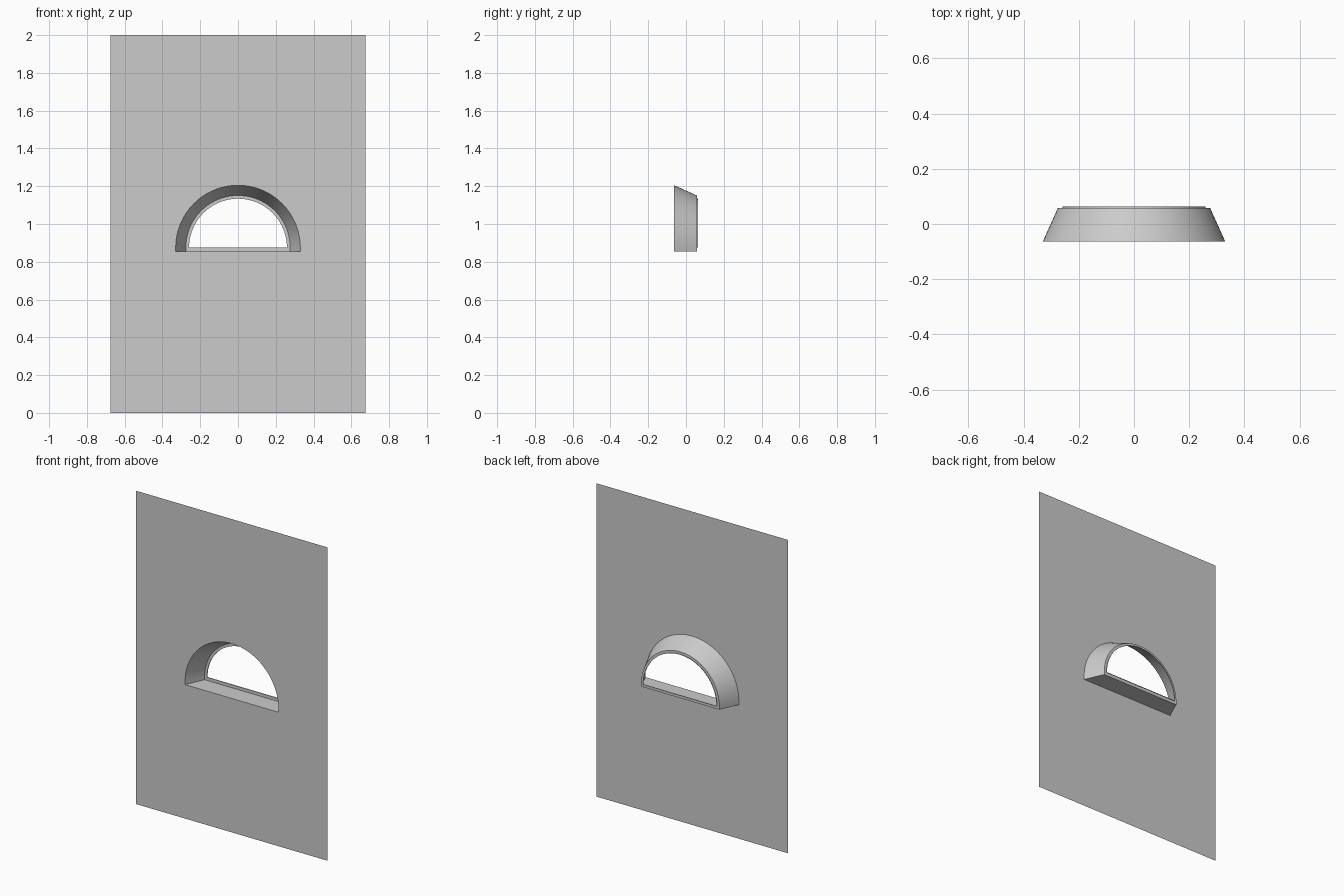
import bpy, bmesh, math

if "Cube" in bpy.data.objects:
    bpy.data.objects.remove(bpy.data.objects["Cube"])

SPRING = 0.875            # height where the arch begins
SEGS = 24                 # segments per quarter arch
FRONT, BACK, LIP = -0.0625, 0.0575, 0.0625


def half_arch(radius, base):
    """Right half of an arched outline in (x, z), from apex to bottom centre."""
    pts = [(radius * math.sin(i / SEGS * math.pi / 2),
            SPRING + radius * math.cos(i / SEGS * math.pi / 2))
           for i in range(SEGS + 1)]
    return pts + [(radius, base), (0, base)]


def finish(name, bm):
    """Make the half mesh an object, mirrored in x."""
    bmesh.ops.remove_doubles(bm, verts=bm.verts, dist=1e-5)
    mesh = bpy.data.meshes.new(name)
    bm.to_mesh(mesh)
    bm.free()
    obj = bpy.data.objects.new(name, mesh)
    bpy.context.collection.objects.link(obj)
    mirror = obj.modifiers.new("Mirror", 'MIRROR')
    mirror.use_clip = True
    bpy.ops.object.select_all(action='DESELECT')
    obj.select_set(True)
    bpy.context.view_layer.objects.active = obj
    bpy.ops.object.shade_smooth_by_angle(angle=math.radians(30))


def loft(name, sections):
    """Skin a run of (radius, base, y) arched sections."""
    bm = bmesh.new()
    rows = [[bm.verts.new((x, y, z)) for x, z in half_arch(r, base)]
            for r, base, y in sections]
    for a, b in zip(rows, rows[1:]):
        for i in range(len(a) - 1):
            bm.faces.new((b[i], b[i + 1], a[i + 1], a[i]))
    finish(name, bm)


# Flat wall sheet with the arched opening
bm = bmesh.new()
outline = [(0, 0), (0.675, 0), (0.675, 2), (0, 2)] + half_arch(0.33, 0.855)
bm.faces.new([bm.verts.new((x, FRONT, z)) for x, z in outline])
finish("wall", bm)

# Splayed reveal with flat sill
loft("window_reveal", [(0.33, 0.855, FRONT), (0.276, 0.855, BACK)])

# Narrow frame face and the short lip behind it
loft("window_frame", [(0.276, 0.855, BACK), (0.259, SPRING, BACK),
                      (0.259, SPRING, LIP)])
